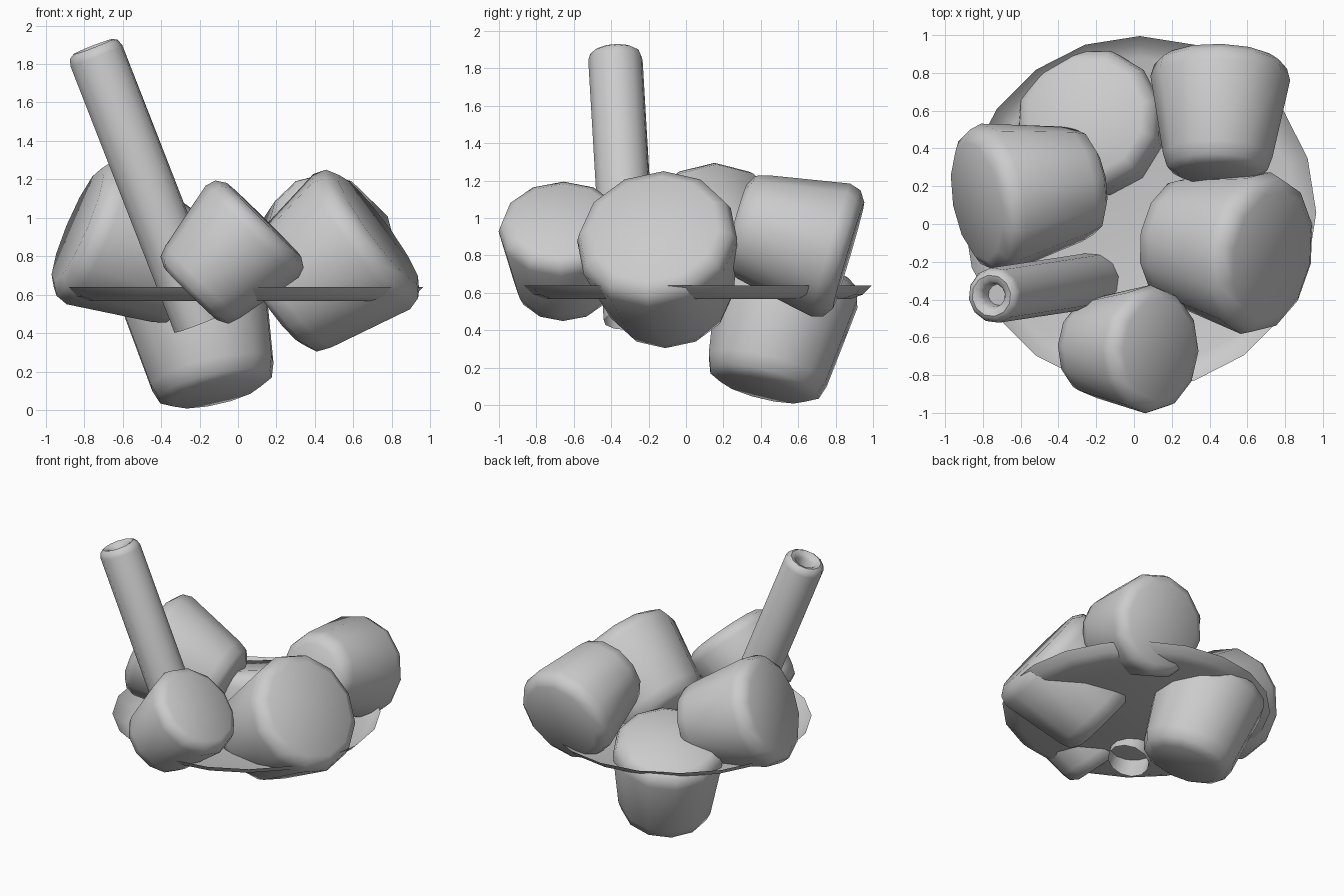
import bpy, bmesh, math
from mathutils import Vector

cube = bpy.data.objects.get("Cube")
if cube:
    bpy.data.objects.remove(cube, do_unlink=True)


def lathe(name, profile, sides, base, axis, angle=50):
    """Spin (radius, height) points about z, then stand the result on base along axis."""
    bm = bmesh.new()
    verts = [bm.verts.new((r, 0, h)) for r, h in profile]
    edges = [bm.edges.new(pair) for pair in zip(verts, verts[1:])]
    bmesh.ops.spin(bm, geom=verts + edges, cent=(0, 0, 0), axis=(0, 0, 1),
                   angle=math.tau, steps=sides, use_merge=True)
    bmesh.ops.remove_doubles(bm, verts=bm.verts, dist=0.0005)
    bmesh.ops.recalc_face_normals(bm, faces=bm.faces)
    mesh = bpy.data.meshes.new(name)
    bm.to_mesh(mesh)
    bm.free()
    obj = bpy.data.objects.new(name, mesh)
    bpy.context.collection.objects.link(obj)
    obj.location = base
    obj.rotation_mode = 'QUATERNION'
    obj.rotation_quaternion = Vector(axis).to_track_quat('Z', 'Y')
    bpy.ops.object.select_all(action='DESELECT')
    obj.select_set(True)
    bpy.context.view_layer.objects.active = obj
    bpy.ops.object.shade_smooth_by_angle(angle=math.radians(angle))


def chunk(name, narrow, wide, r_narrow, r_wide):
    """Tapered cylinder with soft rims between two end centres."""
    axis = Vector(wide) - Vector(narrow)
    n = axis.length
    profile = [(0, 0), (0.72 * r_narrow, 0.005), (0.92 * r_narrow, 0.06 * n),
               (r_narrow, 0.17 * n), (r_wide, 0.84 * n),
               (0.95 * r_wide, 0.94 * n), (0.8 * r_wide, n), (0, n)]
    lathe(name, profile, 12, narrow, axis)


# Rounded chunks, from narrow end to wide end
chunk("front_chunk", (-0.25, -0.65, 0.60), (0.135, -0.665, 0.99), 0.27, 0.34)
chunk("left_side_chunk", (0.19, -0.07, 0.54), (0.73, -0.17, 0.94), 0.35, 0.435)
chunk("right_side_chunk", (-0.23, 0.23, 0.70), (-0.835, 0.12, 0.96), 0.31, 0.40)
chunk("back_chunk", (0.44, 0.26, 0.98), (0.46, 0.87, 0.80), 0.29, 0.37)
chunk("sunken_chunk", (-0.11, 0.41, 0.08), (-0.26, 0.57, 0.73), 0.335, 0.395)

# Thin liquid surface with an upturned rim
lathe("liquid_surface", [(0, 0.567), (0.82, 0.567), (0.885, 0.59), (0.935, 0.64)],
      20, (0.03, 0.06, 0), (0, 0, 1))

# Straw: open below, rolled lip and recessed hole on top
bottom, top = Vector((-0.195, -0.295, 0.455)), Vector((-0.755, -0.38, 1.89))
length = (top - bottom).length
lathe("straw", [(0.147, 0), (0.147, length - 0.05), (0.135, length - 0.015),
                (0.11, length), (0.08, length - 0.01), (0.062, length - 0.04),
                (0.056, length - 0.1), (0, length - 0.1)],
      12, bottom, top - bottom)
